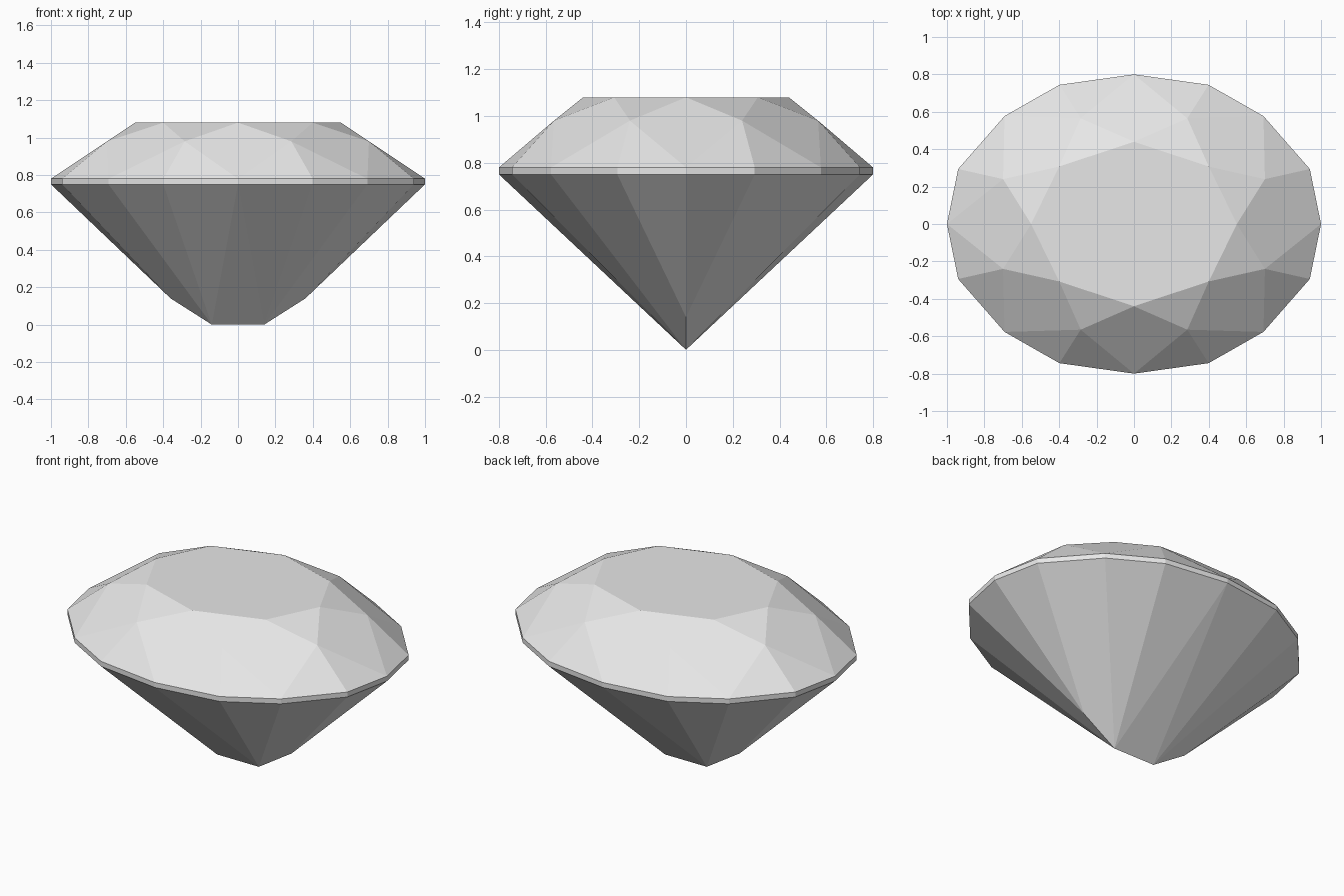
import bpy
import bmesh

cube = bpy.data.objects.get("Cube")
if cube:
    bpy.data.objects.remove(cube, do_unlink=True)

# Heights of the cut stone
KEEL, KEEL_END, GIRDLE_LOW, GIRDLE_HIGH, STAR, TABLE = 0.0, 0.14, 0.75, 0.78, 0.98, 1.08


def oval(quarter):
    """Mirror one quarter outline into a full counter-clockwise ring."""
    half = quarter + [(-x, y) for x, y in reversed(quarter) if x > 0]
    return half + [(-x, -y) for x, y in half if (-x, -y) not in half]


girdle = oval([(1, 0), (0.94, 0.294), (0.692, 0.577), (0.399, 0.744), (0, 0.8)])
table = oval([(0.55, 0), (0.4, 0.307), (0, 0.44)])
star = oval([(0.7, 0.24), (0.285, 0.565)])

bm = bmesh.new()


def ring(outline, z):
    return [bm.verts.new((x, y, z)) for x, y in outline]


low = ring(girdle, GIRDLE_LOW)
high = ring(girdle, GIRDLE_HIGH)
mid = ring(star, STAR)
top = ring(table, TABLE)

# Table facet
bm.faces.new(top)

# Crown: star, kite and upper girdle facets
for i in range(8):
    j = (i + 1) % 8
    a, b, c = high[2 * i], high[2 * i + 1], high[2 * j]
    bm.faces.new((top[i], mid[i], top[j]))
    bm.faces.new((top[i], mid[i - 1], a, mid[i]))
    bm.faces.new((mid[i], a, b))
    bm.faces.new((mid[i], b, c))

# Pavilion: facets run down to a short keel on the long axis
keel = {s * k: bm.verts.new((s * x, 0, z)) for s in (1, -1)
        for k, x, z in ((1, 0.14, KEEL), (2, 0.36, KEEL_END))}


def foot(x):
    """Keel point that a facet edge at this x runs to."""
    return keel[(1 if x > 0 else -1) * (2 if abs(x) > 0.8 else 1)]


for i in range(16):
    j = (i + 1) % 16
    bm.faces.new((low[i], low[j], high[j], high[i]))
    xi, xj = girdle[i][0], girdle[j][0]
    fi = foot(xi if xi else xj)
    fj = foot(xj if xj else xi)
    bm.faces.new((low[i], fi, low[j]) if fi == fj else (low[i], fi, fj, low[j]))
for i in (4, 12):
    bm.faces.new((low[i], keel[1], keel[-1]))

bmesh.ops.recalc_face_normals(bm, faces=bm.faces[:])
mesh = bpy.data.meshes.new("gemstone")
bm.to_mesh(mesh)
bm.free()

# One plain grey
grey = bpy.data.materials.new("light grey")
grey.use_nodes = True
colour = (0.8, 0.8, 0.8, 1)
grey.diffuse_color = colour
grey.node_tree.nodes["Principled BSDF"].inputs["Base Color"].default_value = colour
mesh.materials.append(grey)

gemstone = bpy.data.objects.new("gemstone", mesh)
bpy.context.collection.objects.link(gemstone)
